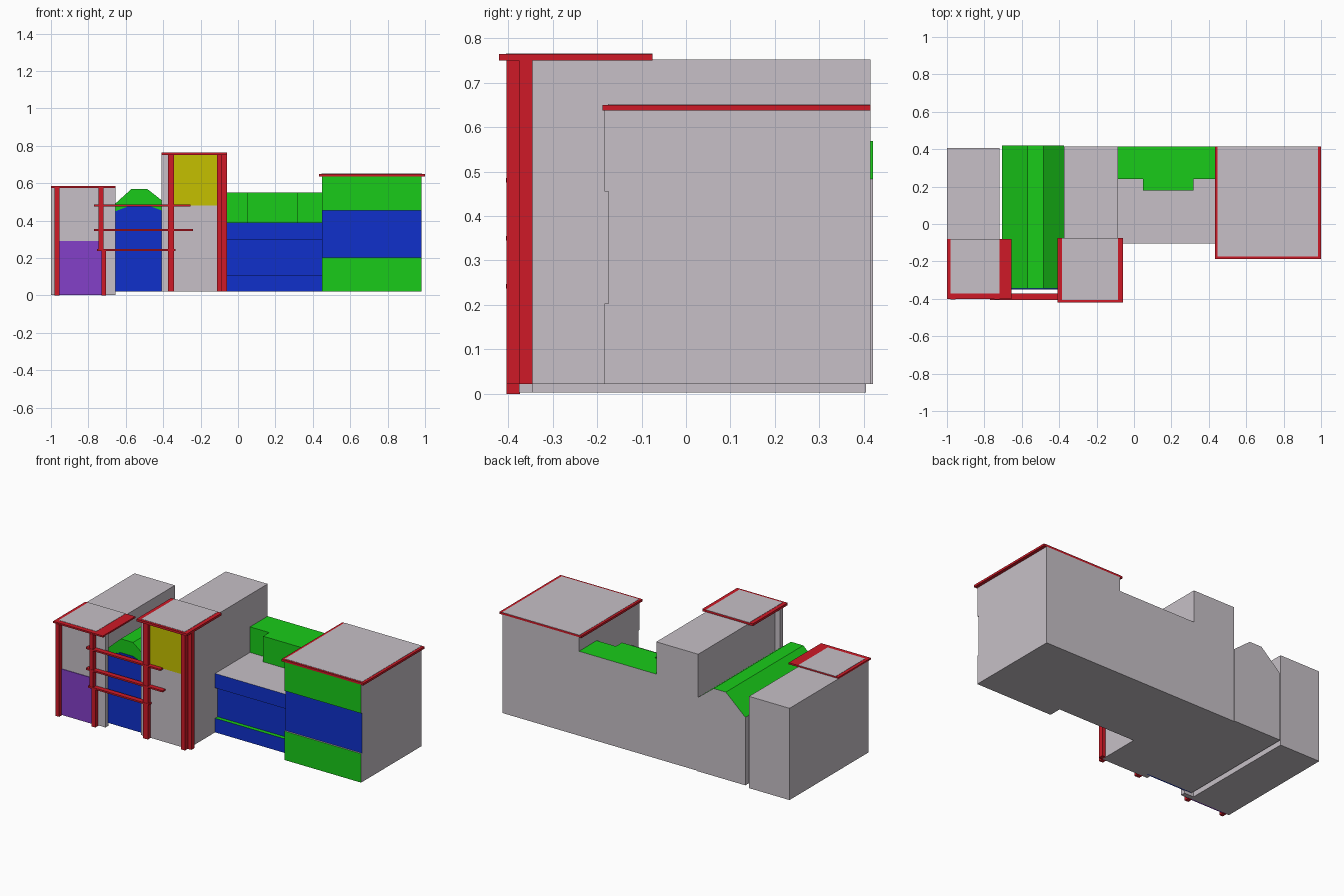
import bpy, bmesh
from mathutils import Vector

if "Cube" in bpy.data.objects:
    bpy.data.objects.remove(bpy.data.objects["Cube"])

COLORS = {"red": (0.62, 0.01, 0.02, 1), "green": (0.01, 0.6, 0.01, 1), "blue": (0.005, 0.03, 0.6, 1),
          "yellow": (0.56, 0.53, 0.0, 1), "purple": (0.23, 0.05, 0.58, 1), "grey": (0.57, 0.53, 0.57, 1)}
MATS = {}
for key, col in COLORS.items():
    MATS[key] = bpy.data.materials.new(key)
    MATS[key].diffuse_color = col


def finish(bm, name, base, front, top):
    """Make the object; front and top faces may have their own colour."""
    bmesh.ops.recalc_face_normals(bm, faces=bm.faces)
    for f in bm.faces:
        f.material_index = 1 if f.normal.y < -0.5 else 2 if f.normal.z > 0.3 else 0
    me = bpy.data.meshes.new(name)
    bm.to_mesh(me)
    bm.free()
    for c in (base, front or base, top or base):
        me.materials.append(MATS[c])
    ob = bpy.data.objects.new(name, me)
    bpy.context.collection.objects.link(ob)
    return ob


def box(name, x, y, z, base="grey", front=None, top=None):
    bm = bmesh.new()
    bmesh.ops.create_cube(bm, size=1)
    lo, hi = Vector((x[0], y[0], z[0])), Vector((x[1], y[1], z[1]))
    for v in bm.verts:
        v.co = (lo + hi) / 2 + v.co * (hi - lo)
    return finish(bm, name, base, front, top)


def prism(name, outline, y, base="grey", front=None, top=None):
    """Extrude an x-z outline along y."""
    bm = bmesh.new()
    f = bm.faces.new([bm.verts.new((px, y[0], pz)) for px, pz in outline])
    ext = bmesh.ops.extrude_face_region(bm, geom=[f])["geom"]
    verts = [v for v in ext if isinstance(v, bmesh.types.BMVert)]
    bmesh.ops.translate(bm, verts=verts, vec=(0, y[1] - y[0], 0))
    return finish(bm, name, base, front, top)


def roof(name, x, y, z, inset_x, inset_y):
    """Red slab with a grey top surface."""
    box(name + "_trim", x, y, z, "red")
    box(name + "_surface", inset_x, inset_y, (z[1] - 0.004, z[1] + 0.0015))


BASE = 0.022

# left block with side wing and purple panel
box("left_block", (-1, -0.72), (-0.375, 0.405), (0.003, 0.577))
box("left_wing", (-0.72, -0.655), (-0.375, -0.345), (0.003, 0.577))
box("left_lower_panel", (-0.975, -0.72), (-0.379, -0.37), (0.003, 0.29), "purple")
roof("left_roof", (-1, -0.655), (-0.4, -0.08), (0.575, 0.585), (-0.98, -0.72), (-0.372, -0.0805))

# left posts: the right one steps sideways at the lowest rail
COL_Y = (-0.403, -0.373)
box("left_outer_post", (-0.98, -0.955), COL_Y, (0, 0.577), "red")
box("left_inner_post_upper", (-0.745, -0.72), COL_Y, (0.24, 0.577), "red")
box("left_inner_post_lower", (-0.73, -0.705), COL_Y, (0, 0.24), "red")

# vaulted passage between the two blocks
prism("vaulted_passage", [(-0.705, BASE), (-0.375, BASE), (-0.375, 0.483), (-0.485, 0.569),
                          (-0.57, 0.569), (-0.705, 0.447)], (-0.345, 0.42), "grey", "green", "green")
prism("passage_front_panel", [(-0.7, BASE), (-0.38, BASE), (-0.38, 0.44), (-0.41, 0.455), (-0.485, 0.483),
                              (-0.57, 0.483), (-0.655, 0.45), (-0.7, 0.43)], (-0.349, -0.34), "blue")

# tall block with wing, window panel, corner posts and roof
box("tall_block", (-0.375, -0.085), (-0.375, 0.415), (BASE, 0.752))
box("tall_wing", (-0.41, -0.375), (-0.375, -0.345), (BASE, 0.752))
box("tall_upper_panel", (-0.345, -0.105), (-0.379, -0.37), (0.48, 0.751), "yellow")
box("tall_left_post", (-0.375, -0.342), COL_Y, (BASE, 0.751), "red")
box("tall_right_post", (-0.112, -0.085), COL_Y, (BASE, 0.751), "red")
box("tall_side_post", (-0.085, -0.06), (-0.375, -0.345), (BASE, 0.751), "red")
roof("tall_roof", (-0.41, -0.06), (-0.42, -0.075), (0.75, 0.764), (-0.385, -0.085), (-0.405, -0.0755))

# horizontal rails linking the two front blocks
for i, (x0, x1, z) in enumerate([(-0.77, -0.255, 0.48), (-0.77, -0.24, 0.35), (-0.755, -0.335, 0.242)]):
    box(f"rail_{i + 1}", (x0, x1), (-0.405, -0.372), (z - 0.005, z + 0.005), "red")

# low middle block: recessed band between two projecting bands
MID_X = (-0.085, 0.45)
box("middle_lower_band", MID_X, (-0.105, 0.415), (BASE, 0.11), "grey", "blue", "green")
box("middle_recessed_band", MID_X, (-0.08, 0.415), (0.11, 0.3), "grey", "blue")
box("middle_upper_band", MID_X, (-0.105, 0.415), (0.3, 0.39), "grey", "blue")
box("middle_upper_storey", MID_X, (0.24, 0.415), (0.39, 0.55), "grey", "green", "green")
box("middle_storey_bay", (0.048, 0.317), (0.18, 0.24), (0.39, 0.55), "green")

# right block in three bands with a roof
RIGHT_X = (0.45, 0.98)
box("right_lower_band", RIGHT_X, (-0.183, 0.415), (BASE, 0.203), "grey", "green")
box("right_middle_band", RIGHT_X, (-0.174, 0.415), (0.203, 0.455), "grey", "blue")
box("right_upper_band", RIGHT_X, (-0.183, 0.415), (0.455, 0.638), "grey", "green")
roof("right_roof", (0.432, 1.0), (-0.188, 0.415), (0.637, 0.65), (0.447, 0.983), (-0.175, 0.4145))

for m in bpy.data.materials:
    if m.users and not m.is_grease_pencil:
        m.use_nodes = True
        m.node_tree.nodes["Principled BSDF"].inputs["Base Color"].default_value = m.diffuse_color
